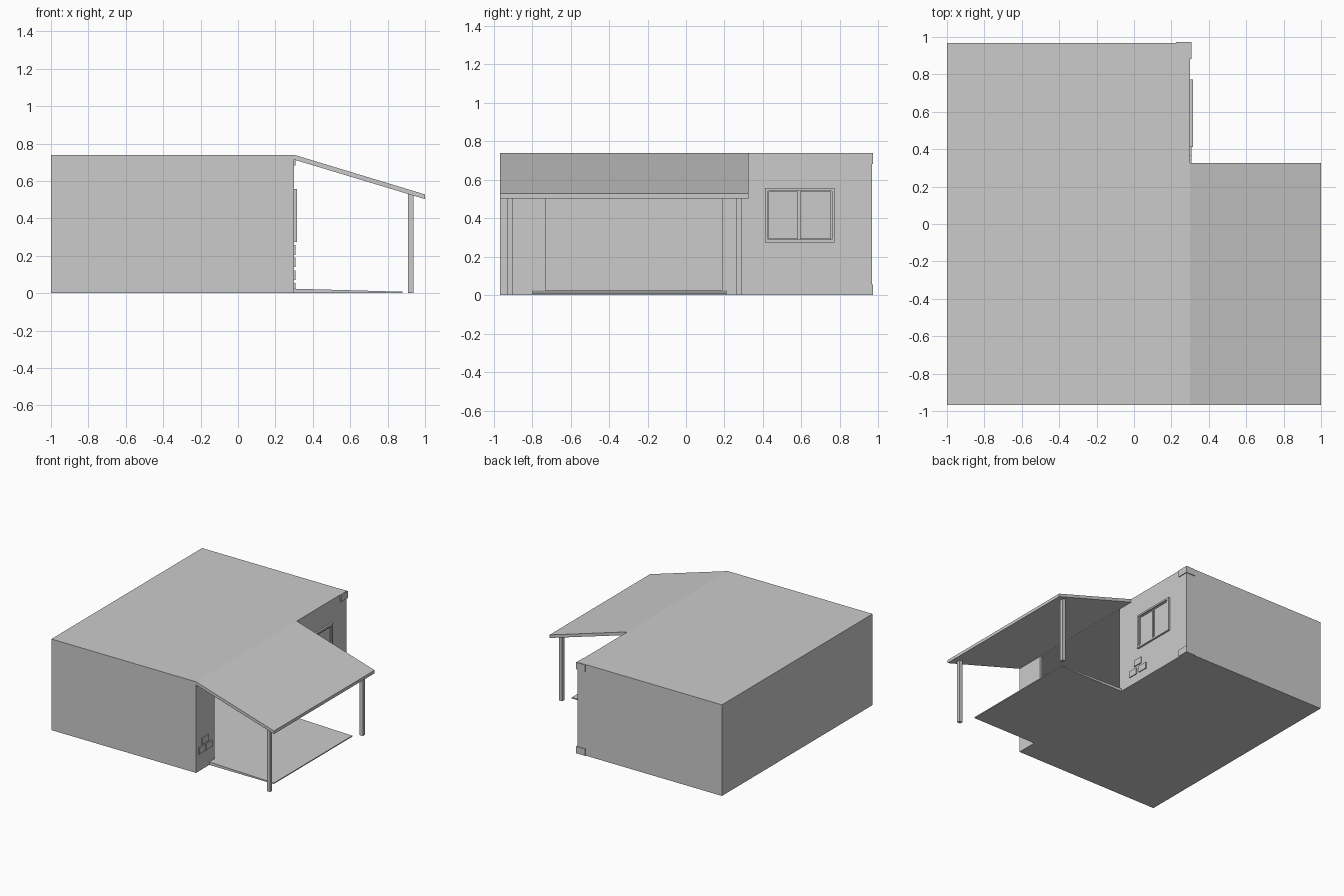
import bpy, bmesh
from mathutils import Vector

if "Cube" in bpy.data.objects:
    bpy.data.objects.remove(bpy.data.objects["Cube"])


def prism(name, profile, y0, y1):
    """Extrude an (x, z) profile along y."""
    bm = bmesh.new()
    face = bm.faces.new([bm.verts.new((x, y0, z)) for x, z in profile])
    ext = bmesh.ops.extrude_face_region(bm, geom=[face])
    verts = [v for v in ext["geom"] if isinstance(v, bmesh.types.BMVert)]
    bmesh.ops.translate(bm, verts=verts, vec=Vector((0, y1 - y0, 0)))
    bmesh.ops.recalc_face_normals(bm, faces=bm.faces)
    mesh = bpy.data.meshes.new(name)
    bm.to_mesh(mesh)
    bm.free()
    ob = bpy.data.objects.new(name, mesh)
    bpy.context.collection.objects.link(ob)
    return ob


def box(name, x0, x1, y0, y1, z0, z1):
    return prism(name, [(x0, z0), (x1, z0), (x1, z1), (x0, z1)], y0, y1)


def ring(name, x0, x1, y0, y1, z0, z1, w):
    """Rectangular frame facing +x."""
    box(name + "_bottom", x0, x1, y0, y1, z0, z0 + w)
    box(name + "_top", x0, x1, y0, y1, z1 - w, z1)
    box(name + "_left", x0, x1, y0, y0 + w, z0 + w, z1 - w)
    box(name + "_right", x0, x1, y1 - w, y1, z0 + w, z1 - w)


W, H, T = 0.3, 0.74, 0.02      # front wall x, height, wall thickness
Y = 0.967
F, R = 0.022, H - 0.02         # floor top, roof underside

# House shell: floor, roof, walls with a full height opening
box("floor_slab", -1, W, -Y, Y, 0, F)
box("flat_roof", -1, W, -Y, Y, R, H)
box("rear_wall", -1, -1 + T, -Y, Y, F, R)
box("side_wall_a", -1 + T, W, -Y, -Y + T, F, R)
box("side_wall_b", -1 + T, W, Y - T, Y, F, R)
box("entrance_wall_short", W - T, W, -Y + T, -0.73, F, R)
box("entrance_wall_long", W - T, W, 0.187, Y - T, F, R)

# Sloping porch roof and its posts
prism("porch_roof", [(W, H), (W, H - 0.026), (1, 0.503), (1, 0.528)], -Y, 0.325)
for i, y in enumerate((-0.928, 0.263)):
    prism(f"porch_post_{i}", [(0.91, 0), (0.938, 0), (0.938, 0.535), (0.91, 0.543)], y, y + 0.027)

# Entrance ramp
prism("ramp", [(W, 0), (0.88, 0), (0.88, 0.008), (W, 0.024)], -0.797, 0.21)

# Window with two sashes
ring("window_frame", W, 0.315, 0.412, 0.772, 0.275, 0.556, 0.014)
for i, (a, b) in enumerate(((0.43, 0.582), (0.592, 0.754))):
    ring(f"sash_{i}", W, 0.309, a, b, 0.293, 0.538, 0.007)
    box(f"pane_{i}", W, 0.303, a + 0.007, b - 0.007, 0.3, 0.531)

# Exposed bricks
bricks = [(-0.895, 0.205), (-0.845, 0.14), (-0.935, 0.14),
          (0.365, 0.14), (0.31, 0.07), (0.42, 0.07)]
for i, (y, z) in enumerate(bricks):
    box(f"brick_{i}", W, 0.307, y, y + 0.08, z, z + 0.052)

# Corner stones
for i, z in enumerate((0.0, 0.683)):
    box(f"corner_stone_{i}", 0.225, 0.307, 0.882, 0.973, z, z + 0.055)
